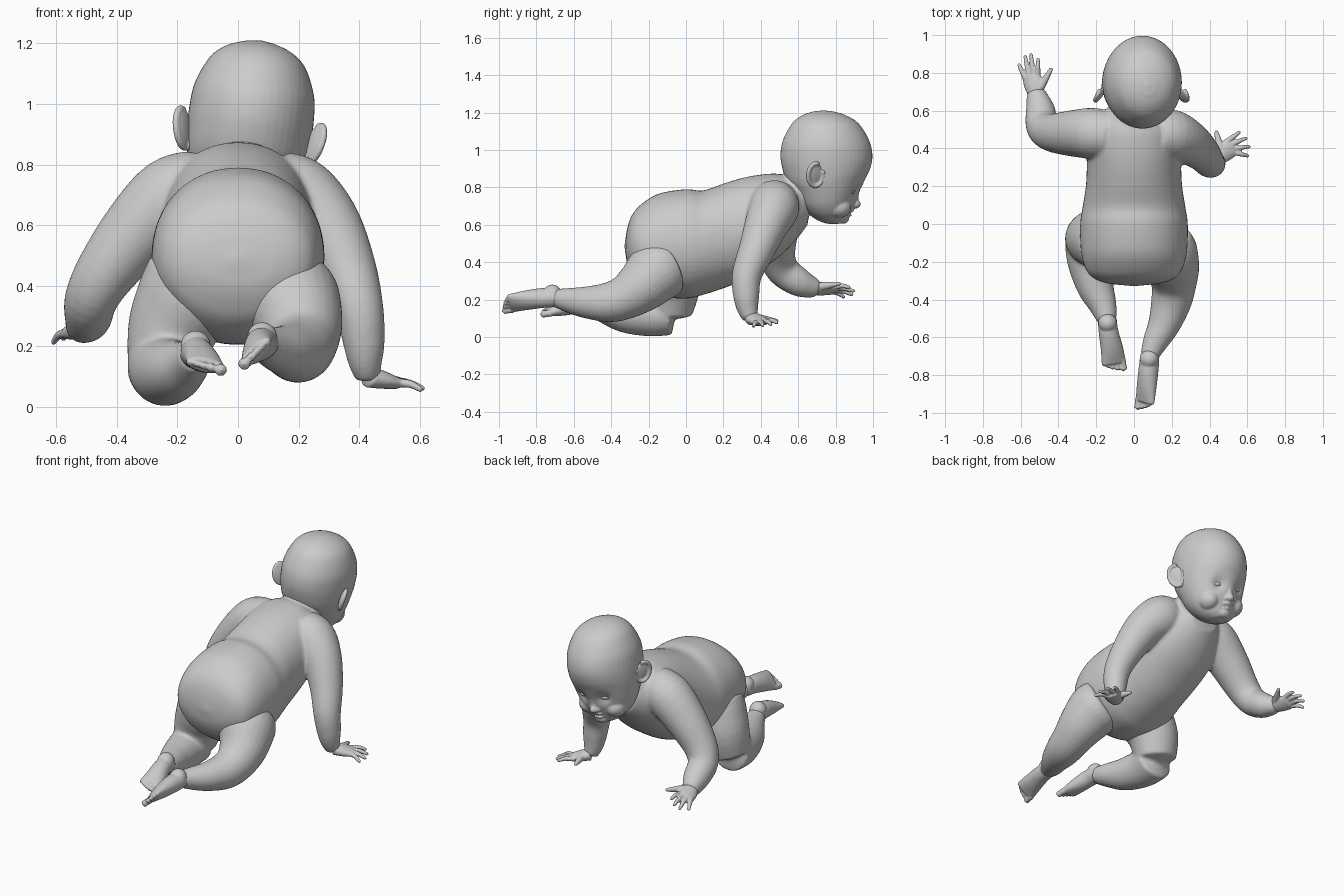
import bpy, bmesh, math
from mathutils import Vector as V, Matrix, Euler

if "Cube" in bpy.data.objects:
    bpy.data.objects.remove(bpy.data.objects["Cube"])


def add(name, bm):
    bmesh.ops.recalc_face_normals(bm, faces=bm.faces)
    me = bpy.data.meshes.new(name)
    bm.to_mesh(me)
    bm.free()
    me.shade_smooth()
    ob = bpy.data.objects.new(name, me)
    bpy.context.collection.objects.link(ob)
    return ob


def tube(name, pts, side=(1, 0, 0), axis=None, sides=28, steps=4, cap=0.4, power=1.0):
    """Loft of ellipses (x, y, z, half width, half height) along a smooth path."""
    P = [list(p) + [p[3]] if len(p) == 4 else list(p) for p in pts]
    E = [P[0]] + P + [P[-1]]
    rows = []
    for i in range(1, len(E) - 2):
        for k in range(steps):
            t = k / steps
            a, b, c, d = E[i - 1], E[i], E[i + 1], E[i + 2]
            rows.append([0.5 * (2 * b[j] + (c[j] - a[j]) * t + (2 * a[j] - 5 * b[j] + 4 * c[j] - d[j]) * t * t
                                + (3 * b[j] - a[j] - 3 * c[j] + d[j]) * t ** 3) for j in range(5)])
    rows.append(P[-1])
    bm = bmesh.new()
    rings, ends = [], []
    for i, r in enumerate(rows):
        lo, hi = rows[max(i - 1, 0)], rows[min(i + 1, len(rows) - 1)]
        t = V(axis) if axis else (V(hi[:3]) - V(lo[:3])).normalized()
        s = V(side)
        s = (s - t * s.dot(t)).normalized()
        n = t.cross(s)
        ring = []
        for k in range(sides):
            a = 2 * math.pi * k / sides
            ca, sa = math.cos(a), math.sin(a)
            ca = math.copysign(abs(ca) ** power, ca)
            sa = math.copysign(abs(sa) ** power, sa)
            ring.append(bm.verts.new(V(r[:3]) + s * r[3] * ca + n * r[4] * sa))
        rings.append(ring)
        if i in (0, len(rows) - 1):
            ends.append(bm.verts.new(V(r[:3]) + t * (-1 if i == 0 else 1) * cap * min(r[3], r[4])))
    for A, B in zip(rings, rings[1:]):
        for k in range(sides):
            bm.faces.new((A[k], A[(k + 1) % sides], B[(k + 1) % sides], B[k]))
    for ring, e in ((rings[0], ends[0]), (rings[-1], ends[1])):
        for k in range(sides):
            bm.faces.new((ring[k], ring[(k + 1) % sides], e))
    return add(name, bm)


def blob(name, c, r, rot=(0, 0, 0), seg=24):
    bm = bmesh.new()
    bmesh.ops.create_uvsphere(bm, u_segments=seg, v_segments=seg // 2, radius=1)
    m = Matrix.Translation(c) @ Euler(rot).to_matrix().to_4x4() @ Matrix.Diagonal((*r, 1))
    bmesh.ops.transform(bm, matrix=m, verts=bm.verts)
    return add(name, bm)


def fuse(name, obs, voxel=0.01, smooth=6):
    """Join overlapping parts into one smooth skin."""
    bpy.ops.object.select_all(action='DESELECT')
    for o in obs:
        o.select_set(True)
    ob = obs[0]
    bpy.context.view_layer.objects.active = ob
    if len(obs) > 1:
        bpy.ops.object.join()
    m = ob.modifiers.new("skin", 'REMESH')
    m.mode, m.voxel_size, m.use_smooth_shade = 'VOXEL', voxel, True
    s = ob.modifiers.new("soften", 'SMOOTH')
    s.factor, s.iterations = 0.5, smooth
    for md in ("skin", "soften"):
        bpy.ops.object.modifier_apply(modifier=md)
    ob.name = name
    ob.data.shade_smooth()
    return ob


# Torso (y, top, bottom, half width), back to front, with both arms
T = [(-.317, .57, .40, .13), (-.295, .64, .345, .20), (-.25, .70, .28, .25), (-.15, .765, .22, .28),
     (0, .79, .205, .285), (.09, .783, .225, .272), (.2, .82, .26, .255), (.3, .85, .30, .25),
     (.4, .868, .36, .25), (.5, .872, .43, .23), (.59, .84, .52, .165), (.65, .79, .6, .10)]
torso = tube("torso", [(0, y, (a + b) / 2, w, (a - b) / 2) for y, a, b, w in T],
             axis=(0, 1, 0), sides=48, cap=0.15, power=0.95)
arm_l = tube("left_arm", [(-.12, .47, .73, .12), (-.22, .48, .69, .135), (-.34, .48, .57, .12), (-.44, .485, .44, .10),
                          (-.485, .52, .355, .088), (-.495, .6, .295, .078), (-.51, .66, .27, .062),
                          (-.52, .70, .26, .048)], side=(0, .4, 1))
arm_r = tube("right_arm", [(.12, .47, .73, .12), (.2, .47, .69, .135), (.29, .43, .6, .117), (.36, .375, .46, .096),
                           (.4, .325, .33, .08), (.415, .322, .22, .07), (.42, .33, .15, .057),
                           (.428, .345, .1, .042)], side=(0, 1, 0))
neck = tube("neck", [(0, .48, .70, .13), (.02, .6, .77, .13), (.04, .7, .83, .13)])
fuse("torso_and_arms", [torso, arm_l, arm_r, neck])

# Legs: the left is folded on its knee, the right stretched back
thigh = tube("left_thigh", [(-.14, -.10, .44, .16), (-.17, -.085, .36, .165), (-.215, -.075, .26, .15),
                            (-.242, -.09, .135, .125)])
shin = tube("left_shin", [(-.242, -.1, .133, .125), (-.238, -.2, .117, .114), (-.205, -.33, .122, .098),
                          (-.165, -.43, .145, .074), (-.142, -.51, .17, .052)])
fuse("left_leg", [thigh, shin])
leg = tube("right_leg", [(.15, -.10, .38, .155), (.175, -.16, .345, .165), (.205, -.24, .27, .142),
                         (.21, -.33, .21, .118), (.195, -.42, .185, .106), (.16, -.53, .185, .086),
                         (.115, -.62, .195, .068), (.08, -.70, .21, .048)])
fuse("right_leg", [leg], smooth=3)


# Feet: sole upward, five toes from big to little
def foot(name, path, side, heel):
    s = V(side).normalized()
    parts = [tube(name, path, side), blob("heel", heel, (.05, .05, .05))]
    end = V(path[-1][:3])
    fwd = (end - V(path[0][:3])).normalized()
    for i in range(5):
        r = (.022, .016, .015, .014, .013)[i]
        c = end + s * (.048, .016, -.009, -.031, -.051)[i] + fwd * (.024, .024, .02, .013, .004)[i]
        parts.append(tube("toe", [(*(c - fwd * .04), r * .9), (*c, r * .85), (*(c + fwd * .008), r)], side, sides=12,
                          cap=.7))
    fuse(name, parts, 0.005, 3)


foot("left_foot", [(-.142, -.50, .175, .05), (-.135, -.57, .178, .052), (-.117, -.66, .157, .06, .043),
                   (-.107, -.735, .138, .066, .024)], (.97, 0, -.24), (-.14, -.525, .202))
foot("right_foot", [(.085, -.69, .21, .05), (.077, -.77, .208, .053), (.067, -.86, .195, .06, .043),
                    (.058, -.94, .18, .066, .024)], (-.7, 0, -.7), (.08, -.715, .23))


# Hands: flat palm, four spread fingers (little finger first) and a thumb
def hand(name, wrist, knuckle, side, tips, thumb):
    w, k, s = V(wrist), V(knuckle), V(side).normalized()
    parts = [tube(name, [(*w, .043, .036), (*w.lerp(k, .5), .053, .03), (*k, .05, .02)], side)]
    for i, tip in enumerate(tips):
        b, t = k + s * (-.039 + .026 * i), V(tip)
        b -= (t - b) * .2
        m = b.lerp(t, .55) + V((0, 0, .008))
        parts.append(tube("finger", [(*b, .015), (*m, .013), (*t, .009)], (0, 0, 1), sides=12, cap=.8))
    a, t = V(thumb[0]), V(thumb[1])
    parts.append(tube("thumb", [(*a, .024), (*a.lerp(t, .55), .017), (*t, .010)], (0, 0, 1), sides=12, cap=.8))
    fuse(name, parts, 0.005, 2)


hand("left_hand", (-.52, .69, .26), (-.545, .79, .252), (.9, .2, .35),
     [(-.61, .845, .212), (-.577, .89, .225), (-.545, .9, .245), (-.508, .875, .265)],
     [(-.495, .725, .27), (-.437, .822, .285)])
hand("right_hand", (.43, .35, .10), (.52, .41, .08), (-.5, .8, .1),
     [(.605, .36, .056), (.612, .41, .06), (.595, .455, .066), (.56, .487, .075)],
     [(.455, .405, .095), (.435, .49, .085)])

# Head (z, back, front, half width), top to chin
cx = .045
H = [(1.206, .68, .79, .045), (1.185, .62, .855, .105), (1.14, .565, .925, .158), (1.05, .517, .98, .198),
     (.97, .505, .997, .207), (.9, .515, .985, .206), (.84, .535, .957, .2), (.78, .57, .93, .187),
     (.72, .60, .905, .168), (.67, .64, .88, .138), (.63, .69, .86, .095), (.608, .74, .84, .055)]
skull = tube("skull", [(cx, (a + b) / 2, z, w, (b - a) / 2) for z, a, b, w in H],
             axis=(0, 0, -1), sides=48, cap=.15)
parts = [skull, blob("nose", (cx, .905, .708), (.026, .03, .024)),
         tube("bridge", [(cx, .92, .80, .014), (cx, .908, .75, .015), (cx, .905, .715, .018)]),
         blob("chin", (cx, .84, .632), (.045, .032, .03)),
         blob("upper_lip", (cx, .884, .673), (.035, .016, .011)),
         blob("lower_lip", (cx, .874, .652), (.03, .016, .011))]
for sgn in (-1, 1):
    parts.append(blob("cheek", (cx + sgn * .092, .815, .705), (.062, .07, .06)))
    parts.append(blob("nostril", (cx + sgn * .02, .9, .703), (.014, .017, .012)))
head = fuse("head", parts, 0.006, 5)

# Eye sockets and mouth line pressed into the face
dents = [((cx - .075, .91, .788), .04, .022), ((cx + .075, .91, .788), .04, .022)]
dents += [((cx + i * .012, .885, .662), .011, .008) for i in (-2, -1, 0, 1, 2)]
for v in head.data.vertices:
    for c, r, d in dents:
        v.co.y -= d * math.exp(-(v.co - V(c)).length_squared / r ** 2)

head_parts = [head]
for sgn, side in ((-1, "left"), (1, "right")):
    head_parts.append(blob(side + "_eye", (cx + sgn * .075, .884, .787), (.03, .02, .015), (0, 0, -sgn * .35)))
    # Ear: thin shell with a rolled rim
    c = V((cx + sgn * .212, .69, .895))
    rot = Euler((.15, sgn * .2, sgn * .5))
    shell = blob(side + "_ear", c, (.012, .045, .062), rot)
    M = Matrix.Translation(c) @ rot.to_matrix().to_4x4()
    rim = []
    for k in range(15):
        a = math.radians(-60 + k * 22)
        p = M @ V((sgn * .008, -.046 * math.sin(a + .6), .064 * math.cos(a + .6)))
        rim.append((*p, .012))
    lobe = blob("lobe", M @ V((0, .012, -.058)), (.013, .02, .02))
    head_parts.append(fuse(side + "_ear", [shell, tube("rim", rim, (1, 0, 0), sides=12), lobe], .005, 3))

# The head leans slightly to one side
pivot = Matrix.Translation((cx, .75, .97))
lean = pivot @ Matrix.Rotation(math.radians(7), 4, 'Y') @ pivot.inverted()
for o in head_parts:
    o.data.transform(lean)
